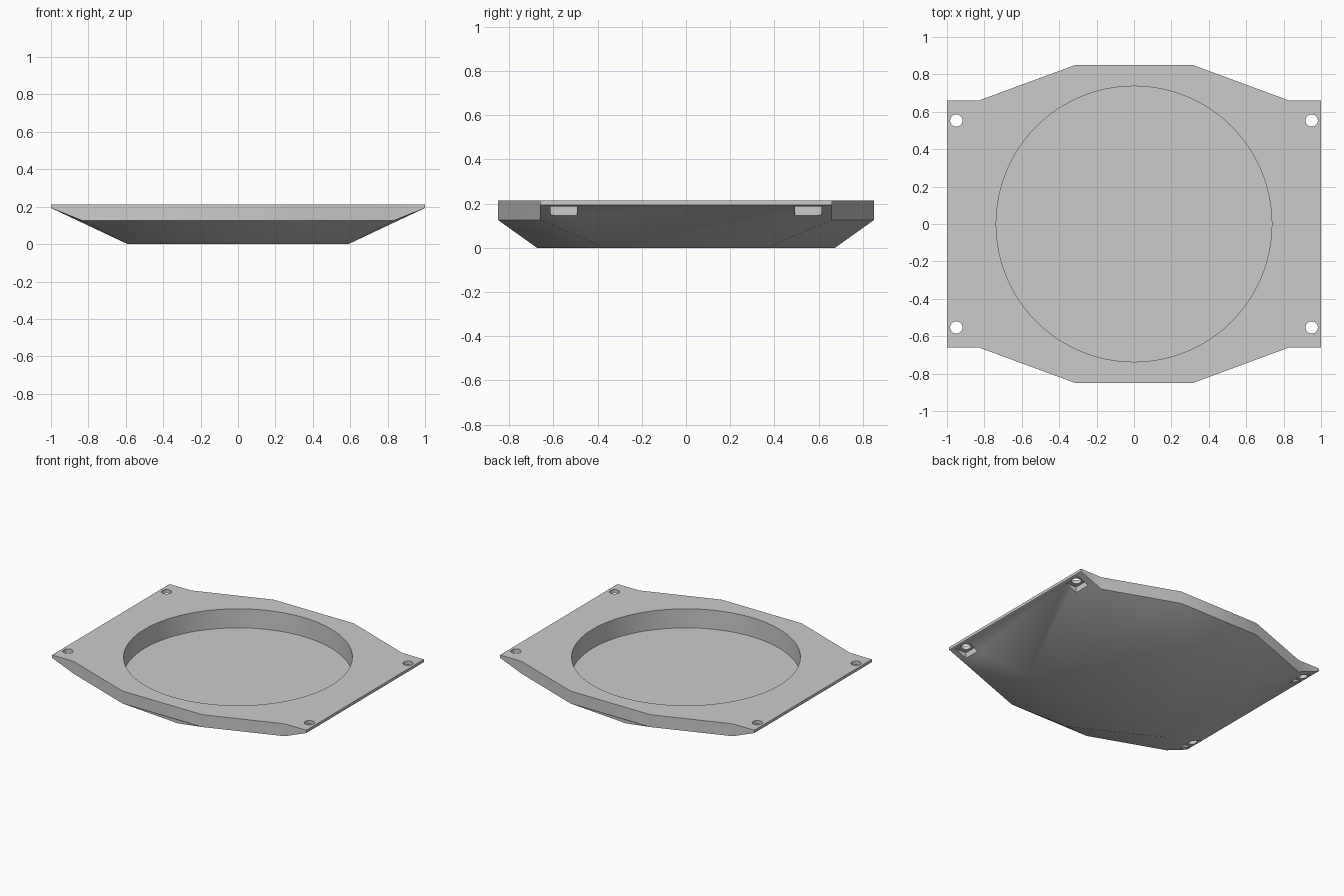
import bpy, bmesh, math

default = bpy.data.objects.get("Cube")
if default:
    bpy.data.objects.remove(default, do_unlink=True)

TOP, EDGE, WALL = 0.213, 0.193, 0.125

# Single grey plastic
grey = bpy.data.materials.new("light_grey")
grey.use_nodes = True
colour = (0.6, 0.6, 0.6, 1)
grey.diffuse_color = colour
grey.node_tree.nodes["Principled BSDF"].inputs["Base Color"].default_value = colour

# Plate outline: one quarter, mirrored around counter-clockwise
quarter = [(1.0, 0.66), (0.83, 0.66), (0.315, 0.85)]
outline = quarter + [(-x, y) for x, y in reversed(quarter)]
outline += [(-x, -y) for x, y in outline]
hexagon = [(0.59, 0.365), (0, 0.675), (-0.59, 0.365)]
hexagon += [(-x, -y) for x, y in hexagon]

bm = bmesh.new()
top = [bm.verts.new((x, y, TOP)) for x, y in outline]
low = [bm.verts.new((x, y, EDGE if abs(x) > 0.99 else WALL)) for x, y in outline]
base = [bm.verts.new((x, y, 0)) for x, y in hexagon]
bm.faces.new(top)
bm.faces.new(base[::-1])
for i in range(12):
    j = (i + 1) % 12
    bm.faces.new((top[i], low[i], low[j], top[j]))

# Sloping underside, one half turned to make the other
for h in (0, 1):
    L = [low[(k + 6 * h) % 12] for k in range(12)]
    B = [base[(k + 3 * h) % 6] for k in range(6)]
    bm.faces.new((L[0], L[1], B[0]))
    bm.faces.new((L[1], L[2], B[1], B[0]))
    bm.faces.new((L[2], L[3], B[1]))
    bm.faces.new((L[3], L[4], B[2], B[1]))
    bm.faces.new((L[4], L[5], B[2]))
    bm.faces.new((L[5], L[6], B[3], B[2]))
bmesh.ops.triangulate(bm, faces=[f for f in bm.faces if len(f.verts) == 4])
bmesh.ops.recalc_face_normals(bm, faces=bm.faces)
mesh = bpy.data.meshes.new("base_plate")
bm.to_mesh(mesh)
bm.free()
plate = bpy.data.objects.new("base_plate", mesh)
bpy.context.collection.objects.link(plate)
mesh.materials.append(grey)
bpy.context.view_layer.objects.active = plate


def cut(cutter):
    """Subtract a temporary solid from the plate."""
    cutter.hide_render = True
    cutter.data.materials.append(grey)
    mod = plate.modifiers.new("cut", "BOOLEAN")
    mod.operation, mod.solver, mod.object = "DIFFERENCE", "EXACT", cutter
    bpy.context.view_layer.objects.active = plate
    bpy.ops.object.modifier_apply(modifier=mod.name)
    bpy.data.objects.remove(cutter, do_unlink=True)


def cylinder(radius, x, y, z0, z1, sides):
    bpy.ops.mesh.primitive_cylinder_add(vertices=sides, radius=radius, depth=z1 - z0,
                                        location=(x, y, (z0 + z1) / 2))
    return bpy.context.object


# Round tray recess
cut(cylinder(0.737, 0, 0, 0.078, 0.4, 96))

# Corner screw seats and holes
for sx in (-1, 1):
    for sy in (-1, 1):
        bpy.ops.mesh.primitive_cube_add(size=1, location=(sx * 0.955, sy * 0.553, 0.137))
        seat = bpy.context.object
        seat.scale = (0.11, 0.12, 0.1)
        cut(seat)
        cut(cylinder(0.033, sx * 0.95, sy * 0.553, 0.05, 0.4, 32))

# Soft shading with crisp rims
bpy.ops.object.select_all(action="DESELECT")
plate.select_set(True)
bpy.context.view_layer.objects.active = plate
bpy.ops.object.shade_smooth_by_angle(angle=math.radians(30))
